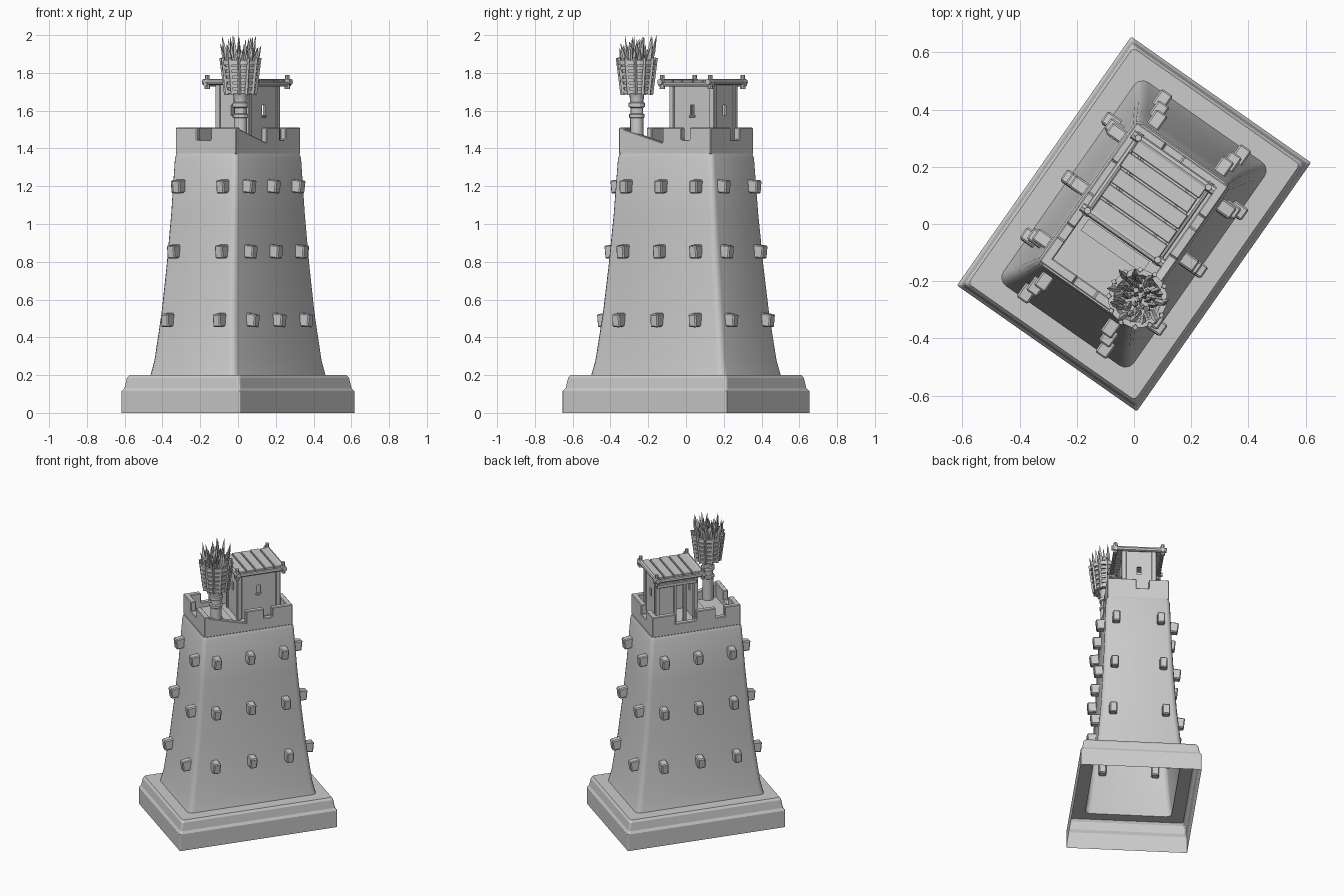
import bpy, bmesh, math, random
from mathutils import Matrix, Vector

random.seed(4)
if "Cube" in bpy.data.objects:
    bpy.data.objects.remove(bpy.data.objects["Cube"])

# One plain colour for the whole model
stone = bpy.data.materials.new("plain_grey")
stone.use_nodes = True
GREY = (0.6, 0.6, 0.6, 1)
stone.diffuse_color = GREY
stone.node_tree.nodes["Principled BSDF"].inputs["Base Color"].default_value = GREY

TURN = Matrix.Rotation(math.radians(-35), 4, 'Z')  # tower stands turned on its plot


def finish(name, bm, bevel=0, smooth=False, recalc=True):
    if recalc:
        bmesh.ops.recalc_face_normals(bm, faces=bm.faces)
    bm.transform(TURN)
    mesh = bpy.data.meshes.new(name)
    bm.to_mesh(mesh)
    bm.free()
    mesh.materials.append(stone)
    ob = bpy.data.objects.new(name, mesh)
    bpy.context.collection.objects.link(ob)
    if bevel:
        mod = ob.modifiers.new("soft_edges", 'BEVEL')
        mod.width, mod.segments = bevel, 1
    if smooth:
        bpy.ops.object.select_all(action='DESELECT')
        ob.select_set(True)
        bpy.context.view_layer.objects.active = ob
        bpy.ops.object.shade_smooth_by_angle(angle=math.radians(30))
    return ob


def box(bm, centre, size, rot=Matrix()):
    bmesh.ops.create_cube(bm, size=1, matrix=Matrix.Translation(centre) @ rot @ Matrix.Diagonal((*size, 1)))


def span(bm, x, y, z):
    """Box from low and high limits on each axis."""
    lows, highs = zip(x, y, z)
    box(bm, [(a + b) / 2 for a, b in zip(lows, highs)], [b - a for a, b in zip(lows, highs)])


def rod(bm, start, end, r1, r2, sides=8):
    start, end = Vector(start), Vector(end)
    d = end - start
    m = Matrix.Translation((start + end) / 2) @ d.to_track_quat('Z', 'Y').to_matrix().to_4x4()
    bmesh.ops.create_cone(bm, cap_ends=True, segments=sides, radius1=r1, radius2=r2, depth=d.length, matrix=m)


def rounded_ring(bm, a, b, z, r, steps=3):
    ring = []
    for q, (sx, sy) in enumerate(((1, 1), (-1, 1), (-1, -1), (1, -1))):
        for k in range(steps + 1):
            t = math.pi / 2 * (q + k / steps)
            ring.append(bm.verts.new((sx * (a - r) + r * math.cos(t), sy * (b - r) + r * math.sin(t), z)))
    return ring


def loft(bm, levels, cap=False):
    rings = [rounded_ring(bm, *lv) for lv in levels]
    for lo, hi in zip(rings, rings[1:]):
        for i in range(len(lo)):
            j = (i + 1) % len(lo)
            bm.faces.new((lo[i], lo[j], hi[j], hi[i]))
    if cap:
        bm.faces.new(rings[-1])


def lathe(bm, centre, profile, sides=16):
    rings = []
    for r, z in profile:
        rings.append([bm.verts.new((centre[0] + r * math.cos(math.tau * i / sides),
                                    centre[1] + r * math.sin(math.tau * i / sides), z)) for i in range(sides)])
    for lo, hi in zip(rings, rings[1:]):
        for i in range(sides):
            j = (i + 1) % sides
            bm.faces.new((lo[i], lo[j], hi[j], hi[i]))


# Plinth, hollow and open underneath
bm = bmesh.new()
loft(bm, [(.384, .531, 0, .006), (.384, .531, .115, .006), (.374, .521, .132, .012),
          (.366, .513, .185, .015), (.356, .503, .2, .015), (.274, .43, .2, .035)])
finish("plinth", bm, recalc=False)

# Battered tower shaft: half width, half length, height, corner radius
SHAFT = [(.278, .434, .2, .035), (.265, .416, .28, .035), (.242, .384, .53, .035),
         (.227, .357, .78, .033), (.214, .332, 1.05, .03), (.203, .309, 1.35, .025), (.196, .302, 1.372, .025)]
bm = bmesh.new()
loft(bm, SHAFT, cap=True)
finish("tower_shaft", bm, smooth=True, recalc=False)


def shaft_half(z):
    for lo, hi in zip(SHAFT, SHAFT[1:]):
        if lo[2] <= z <= hi[2]:
            t = (z - lo[2]) / (hi[2] - lo[2])
            return lo[0] + t * (hi[0] - lo[0]), lo[1] + t * (hi[1] - lo[1])


# Beam ends poking out of the shaft in three rows
bm = bmesh.new()
for z, short_off, long_off in ((.492, .168, .247), (.855, .155, .235), (1.2, .142, .226)):
    a, b = shaft_half(z)
    for s in (1, -1):
        tilt = Matrix.Rotation(random.uniform(-.06, .06), 4, 'X') @ Matrix.Rotation(s * .1, 4, 'Y')
        for v in (-long_off, 0, long_off):
            box(bm, (s * (a + .01), v, z), (.085, .048, .07), tilt)
        for u in (-short_off, short_off):
            box(bm, (u, s * (b + .01), z), (.048, .085, .07), Matrix.Rotation(-s * .1, 4, 'X'))
finish("beam_ends", bm, bevel=.006)

# Parapet: each wall is an outline along its length, pulled to thickness
TOP, LOW, FOOT, THICK = 1.51, 1.445, 1.37, .035


def wall(name, half, notches, side, along_v, slope=None):
    pts = [(-half, FOOT), (half, FOOT), (half, TOP)]
    for lo, hi in sorted(notches, reverse=True):
        pts += [(hi, TOP), (hi, LOW), (lo, LOW), (lo, TOP)]
    if slope is not None:
        pts += [(slope, TOP), (slope, 1.43)]
    pts.append((-half, TOP))
    bm = bmesh.new()
    place = (lambda t, d, z: (d, t, z)) if along_v else (lambda t, d, z: (t, d, z))
    face = bm.faces.new([bm.verts.new(place(t, side, z)) for t, z in pts])
    inward = -math.copysign(THICK, side)
    out = bmesh.ops.extrude_face_region(bm, geom=[face])
    verts = [g for g in out["geom"] if isinstance(g, bmesh.types.BMVert)]
    bmesh.ops.translate(bm, verts=verts, vec=place(0, inward, 0))
    finish(name, bm, bevel=.004)


wall("parapet_right", .297, [(.105, .16)], .196, True, slope=-.015)
wall("parapet_left", .297, [(0, .14), (-.19, -.13)], -.196, True)
wall("parapet_front", .196, [(-.058, .033)], -.297, False)
wall("parapet_back", .196, [(-.07, .01)], .297, False)

# Roof deck and hatch plank
bm = bmesh.new()
span(bm, (-.18, .18), (-.28, .28), (1.375, 1.412))
span(bm, (-.14, .12), (-.125, -.075), (1.41, 1.425))
finish("deck", bm)

# Watch hut: walls with small windows and an open doorway on the left
U0, U1, V0, V1, Z0, Z1 = -.105, .085, -.025, .235, 1.41, 1.745
bm = bmesh.new()


def window_wall(along_v, d, lo, hi):
    mid, t = (lo + hi) / 2, .006
    for (p, q), (z0, z1) in (((lo, mid - .013), (Z0, Z1)), ((mid + .013, hi), (Z0, Z1)),
                             ((mid - .013, mid + .013), (Z0, 1.575)), ((mid - .013, mid + .013), (1.63, Z1))):
        flat, deep = (p, q), (d - t, d + t)
        span(bm, deep if along_v else flat, flat if along_v else deep, (z0, z1))


window_wall(True, U1, V0, V1)
window_wall(False, V0, U0, U1)
window_wall(False, V1, U0, U1)
span(bm, (U0 - .006, U0 + .006), (.11, V1), (Z0, Z1))
span(bm, (U0 - .006, U0 + .006), (V0, .11), (1.69, Z1))
finish("hut_walls", bm)

# Corner posts, door post, lintel and window frames
bm = bmesh.new()
for u in (U0, U1):
    for v in (V0, V1):
        box(bm, (u, v, (Z0 + Z1) / 2), (.03, .03, Z1 - Z0))
for v in (.05, .115):
    box(bm, (U0 - .004, v, 1.57), (.022, .02, .33))
box(bm, (U0 - .012, .105, 1.685), (.014, .27, .025))
box(bm, (U1 + .006, (V0 + V1) / 2, 1.57), (.014, .04, .012))
finish("hut_posts", bm, bevel=.003)

# Roof planks laid crosswise with narrow gaps
bm = bmesh.new()
edges = [-.055, .01, .07, .135, .2, .255]
for v0, v1 in zip(edges, edges[1:]):
    j = random.uniform(-.006, .006)
    span(bm, (-.155 + j, .135 + j), (v0 + .003, v1 - .003), (1.742, 1.764))
finish("roof_planks", bm, bevel=.003)

# Roof beams with knobbed ends and upright pins
bm = bmesh.new()
for v in (-.055, .255):
    rod(bm, (-.185, v, 1.752), (.165, v, 1.752), .016, .016)
    for u in (-.16, .14):
        rod(bm, (u, v, 1.715), (u, v, 1.79), .014, .012)
for u in (-.16, .14):
    rod(bm, (u, -.075, 1.74), (u, .275, 1.74), .012, .012)
finish("roof_beams", bm)

# Brazier pole with collars
BU, BV = .16, -.206
bm = bmesh.new()
lathe(bm, (BU, BV), [(.036, 1.4), (.035, 1.56), (.042, 1.565), (.042, 1.58), (.034, 1.585), (.034, 1.615),
                     (.043, 1.62), (.043, 1.64), (.036, 1.645), (.038, 1.68), (.05, 1.7), (.002, 1.705)], 12)
finish("brazier_pole", bm, smooth=True)

# Brazier basket: lining, hoops and slats
bm = bmesh.new()
lathe(bm, (BU, BV), [(.002, 1.695), (.07, 1.695), (.093, 1.865), (.084, 1.865), (.072, 1.82), (.002, 1.82)])
for k in range(6):
    z = 1.7 + k * .031
    r = .078 + k * .0045
    h = .009 if k < 5 else .013
    lathe(bm, (BU, BV), [(r - .008, z - h), (r + .003, z - h), (r + .003, z + h), (r - .008, z + h), (r - .008, z - h)])
for i in range(12):
    c, s = math.cos(math.tau * i / 12), math.sin(math.tau * i / 12)
    rod(bm, (BU + .077 * c, BV + .077 * s, 1.685), (BU + .102 * c, BV + .102 * s, 1.88), .01, .01, 4)
finish("brazier_basket", bm)

# Bundle of pointed kindling
bm = bmesh.new()
for i in range(44):
    ang = i * 2.4
    r = .088 * math.sqrt((i + .5) / 44)
    lean = r * random.uniform(1.1, 1.4)
    swing = ang + random.uniform(-.3, .3)
    foot = (BU + r * .8 * math.cos(ang), BV + r * .8 * math.sin(ang), 1.8)
    tip = (BU + lean * math.cos(swing), BV + lean * math.sin(swing), random.uniform(1.91, 1.998))
    waist = Vector(foot).lerp(Vector(tip), .6)
    rod(bm, foot, waist, .009, .011, 4)
    rod(bm, waist, tip, .011, .001, 4)
finish("kindling", bm)
